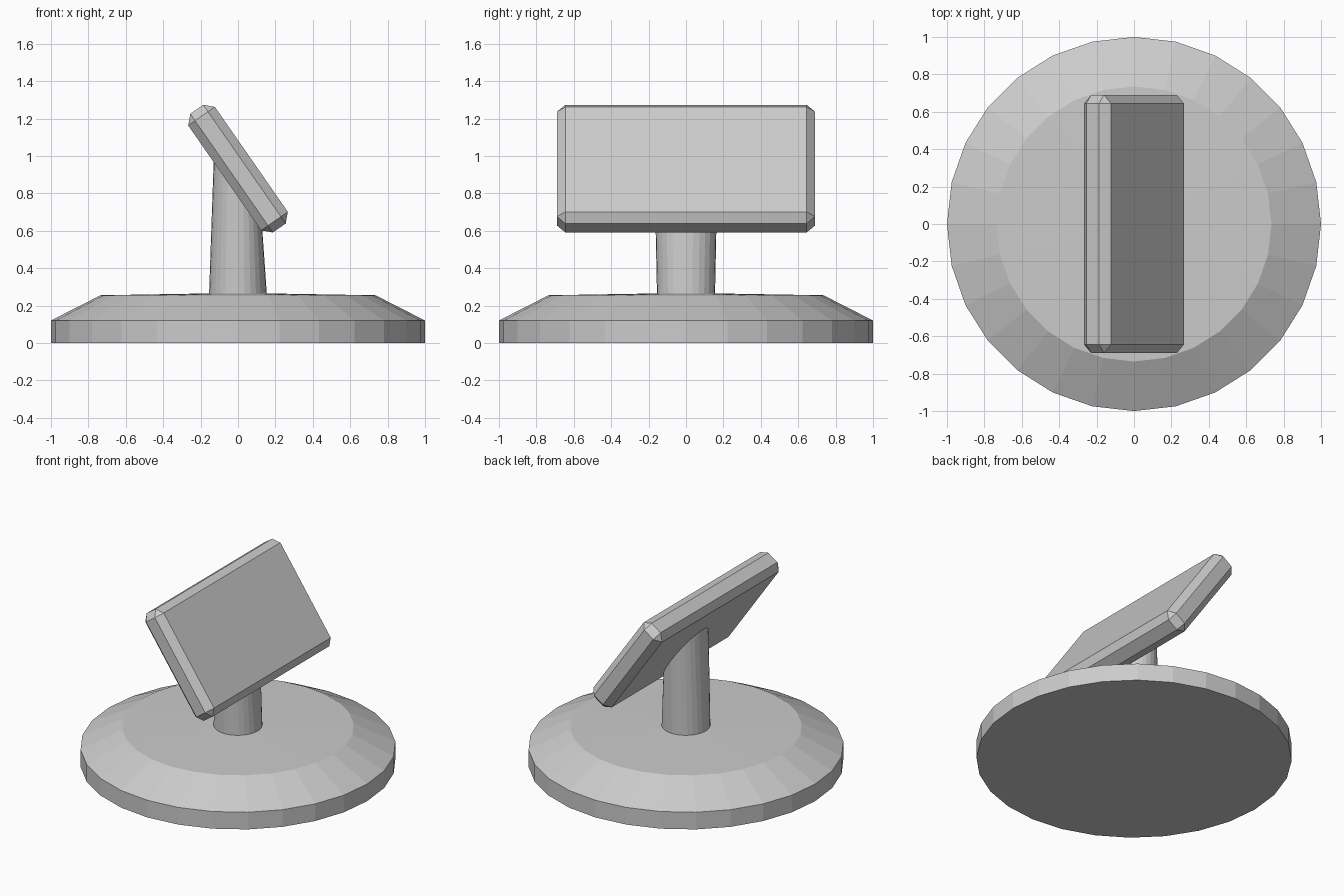
import bpy, bmesh
from math import cos, sin, tau, atan2
from mathutils import Matrix

cube = bpy.data.objects.get("Cube")
if cube:
    bpy.data.objects.remove(cube)

grey = bpy.data.materials.new("light grey")
grey.use_nodes = True
colour = (0.6, 0.6, 0.6, 1)
grey.diffuse_color = colour
grey.node_tree.nodes["Principled BSDF"].inputs["Base Color"].default_value = colour

SIDES = 28
TILT = atan2(0.57, 0.82)       # lean of the panel normal above the horizontal
PANEL_Z = 0.932
HALF_THICK = 0.087


def add_object(name, bm):
    bmesh.ops.recalc_face_normals(bm, faces=bm.faces)
    mesh = bpy.data.meshes.new(name)
    bm.to_mesh(mesh)
    bm.free()
    mesh.materials.append(grey)
    obj = bpy.data.objects.new(name, mesh)
    bpy.context.collection.objects.link(obj)
    return obj


def loft(name, rings):
    """Join rings of points with quads and close both ends."""
    bm = bmesh.new()
    loops = [[bm.verts.new(p) for p in ring] for ring in rings]
    for a, b in zip(loops, loops[1:]):
        for i in range(SIDES):
            j = (i + 1) % SIDES
            bm.faces.new((a[i], a[j], b[j], b[i]))
    bm.faces.new(loops[0])
    bm.faces.new(loops[-1])
    return add_object(name, bm)


def ring(rx, ry, height):
    """Ellipse whose height may depend on x."""
    pts = [(rx * cos(tau * i / SIDES), ry * sin(tau * i / SIDES)) for i in range(SIDES)]
    return [(x, y, height(x)) for x, y in pts]


# Round base: upright rim, sloping skirt, barely domed top
profile = [(1, 0), (1, 0.12), (0.735, 0.255), (0.15, 0.265)]
loft("base", [ring(r, r, lambda x, z=z: z) for r, z in profile])


# Post, cut at a slant to meet the back of the panel
def panel_back(x):
    return PANEL_Z - (HALF_THICK - 0.005 + x * cos(TILT)) / sin(TILT)


loft("post", [ring(0.155, 0.155, lambda x: 0.25), ring(0.13, 0.166, panel_back)])

# Tilted panel with chamfered edges
bm = bmesh.new()
bmesh.ops.create_cube(bm, size=1, matrix=Matrix.Diagonal((2 * HALF_THICK, 1.38, 0.773, 1)))
bmesh.ops.bevel(bm, geom=bm.edges[:], offset=0.045, segments=1, affect="EDGES")
panel = add_object("panel", bm)
panel.rotation_euler.y = -TILT
panel.location.z = PANEL_Z
